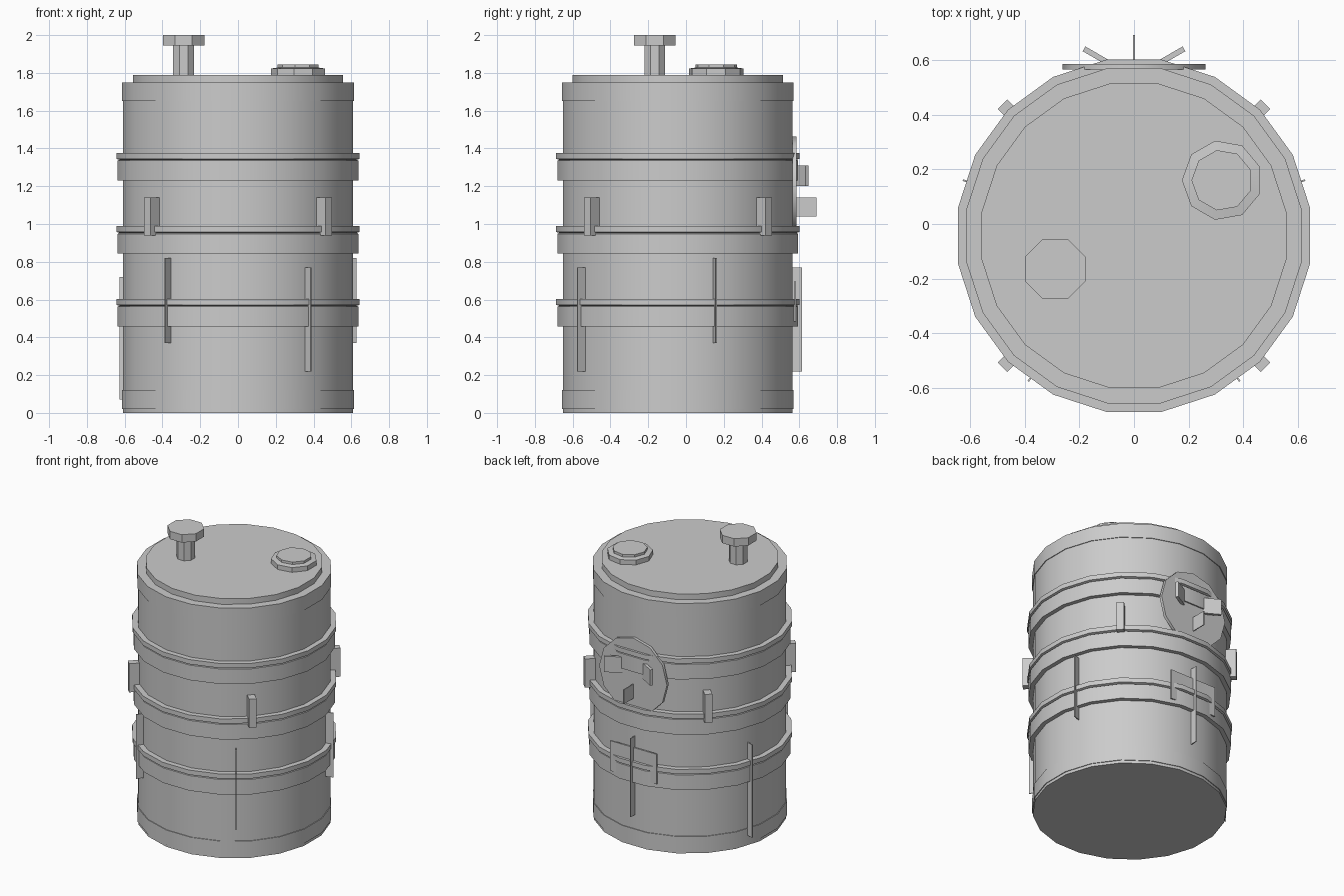
import bpy, bmesh
from math import pi, sin, cos, radians

if "Cube" in bpy.data.objects:
    bpy.data.objects.remove(bpy.data.objects["Cube"])

CY = -0.043      # barrel axis offset in y
SIDES = 20


def finish(name, bm, smooth=True):
    bmesh.ops.recalc_face_normals(bm, faces=bm.faces)
    me = bpy.data.meshes.new(name)
    bm.to_mesh(me)
    bm.free()
    ob = bpy.data.objects.new(name, me)
    bpy.context.collection.objects.link(ob)
    if smooth:
        bpy.ops.object.select_all(action='DESELECT')
        ob.select_set(True)
        bpy.context.view_layer.objects.active = ob
        bpy.ops.object.shade_smooth_by_angle(angle=radians(35))
    return ob


def lathe(name, profile, x=0.0, y=CY, sides=SIDES, closed=False):
    """Spin (apothem, z) points round a vertical axis; cap the ends unless closed."""
    bm = bmesh.new()
    rings = []
    for r, z in profile:
        R = r / cos(pi / sides)
        rings.append([bm.verts.new((x + R * cos(2 * pi * (i + .5) / sides),
                                    y + R * sin(2 * pi * (i + .5) / sides), z))
                      for i in range(sides)])
    pairs = list(zip(rings, rings[1:]))
    if closed:
        pairs.append((rings[-1], rings[0]))
    for a, b in pairs:
        for i in range(sides):
            j = (i + 1) % sides
            bm.faces.new((a[i], a[j], b[j], b[i]))
    if not closed:
        bm.faces.new(rings[0])
        bm.faces.new(rings[-1])
    return finish(name, bm)


def box(name, loc, size, angle=0.0):
    bm = bmesh.new()
    bmesh.ops.create_cube(bm, size=1)
    bmesh.ops.scale(bm, vec=size, verts=bm.verts)
    ob = finish(name, bm, False)
    ob.location = loc
    ob.rotation_euler.z = angle
    return ob


def radial_box(name, deg, r0, r1, thick, z0, z1):
    a = radians(deg)
    r = (r0 + r1) / 2
    return box(name, (r * cos(a), CY + r * sin(a), (z0 + z1) / 2),
               (r1 - r0, thick, z1 - z0), a)


# Barrel shell and raised lid
lathe("barrel_body", [(.608, 0), (.608, 1.75)])
lathe("lid", [(.557, 1.74), (.557, 1.79)])

# End rims
for name, z in (("bottom_rim", .02), ("top_rim", 1.65)):
    lathe(name, [(.59, z), (.613, z), (.613, z + .1), (.59, z + .1)], closed=True)

# Stepped hoops around the body
for k, z in enumerate((.457, .843, 1.23)):
    lathe(f"hoop_{k + 1}",
          [(.59, z), (.637, z), (.637, z + .105), (.628, z + .11),
           (.644, z + .115), (.644, z + .147), (.59, z + .147)], closed=True)

# Vent pipe with cap, and the filler plug
lathe("vent_pipe", [(.055, 1.77), (.055, 1.95)], -.288, -.165, 8)
lathe("vent_cap", [(.11, 1.945), (.11, 2.0)], -.288, -.165, 8)
lathe("filler_plug", [(.138, 1.78), (.138, 1.823), (.105, 1.828), (.105, 1.845)],
      .322, .16, 9)

# Diagonal lugs
for k in range(4):
    radial_box(f"lug_{k + 1}", 45 + 90 * k, .585, .68, .048, .94, 1.14)

# Thin vertical fins, five around the body
fins = {90: (.22, .77), 18: (.37, .82), -54: (.22, .77), -126: (.37, .82), 162: (.07, .72)}
for deg, (z0, z1) in fins.items():
    radial_box(f"fin_{deg % 360}", deg, .58, .658, .006, z0, z1)

# Round hatch on the back
bm = bmesh.new()
bmesh.ops.create_cone(bm, cap_ends=True, segments=12, radius1=.262, radius2=.262, depth=.02)
hatch = finish("back_hatch", bm)
hatch.location = (0, .575, 1.2)
hatch.rotation_euler.x = pi / 2

# Hatch grips: two splayed plates and a thin central one
for s in (-1, 1):
    box("hatch_grip", (s * .133, .612, 1.255), (.115, .02, .11), s * radians(30))
box("hatch_blade", (0, .633, 1.09), (.006, .115, .1))

# Flat square plate low on the back
box("back_plate", (0, .578, .59), (.36, .01, .21))
